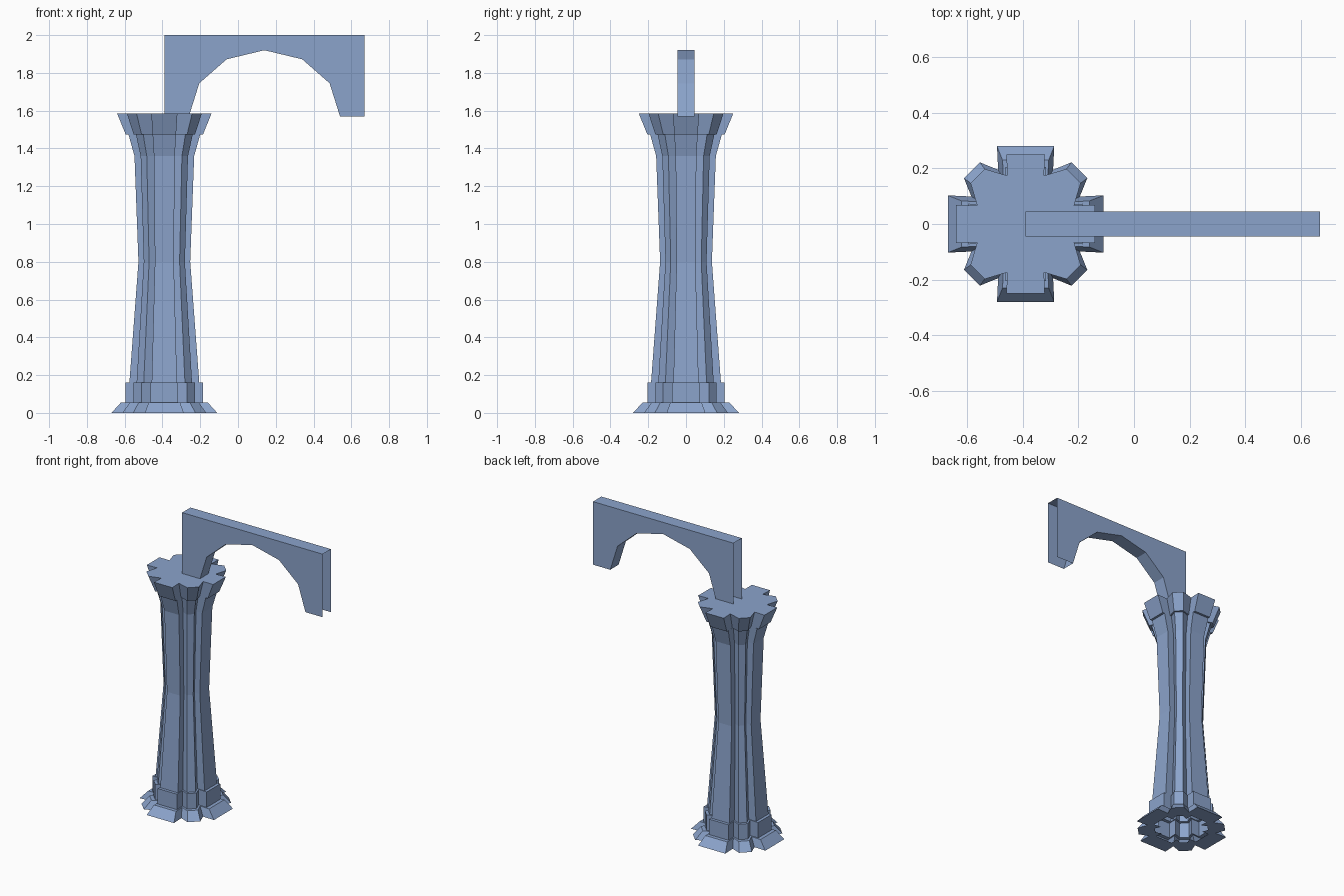
import bpy, bmesh

if "Cube" in bpy.data.objects:
    bpy.data.objects.remove(bpy.data.objects["Cube"])

stone = bpy.data.materials.new("blue_grey_stone")
stone.diffuse_color = (0.26, 0.37, 0.60, 1)
stone.use_nodes = True
stone.node_tree.nodes["Principled BSDF"].inputs["Base Color"].default_value = stone.diffuse_color
CX = -0.39  # column axis


def finish(name, bm, recalc=True):
    if recalc:
        bmesh.ops.recalc_face_normals(bm, faces=bm.faces)
    me = bpy.data.meshes.new(name)
    bm.to_mesh(me)
    bm.free()
    me.materials.append(stone)
    ob = bpy.data.objects.new(name, me)
    bpy.context.collection.objects.link(ob)
    return ob


def outline(r, half):
    """Cross with four square arms and a faceted lobe between each pair."""
    s = r / 0.28
    quarter = [(r, -half), (r, half), (0.195 * s, half * 0.96), (0.222 * s, 0.165 * s),
               (0.165 * s, 0.222 * s), (half * 0.96, 0.195 * s)]
    pts = []
    for _ in range(4):
        pts += quarter
        quarter = [(-y, x) for x, y in quarter]
    return pts


def loft(name, levels, cap_top=False):
    bm = bmesh.new()
    rings = []
    for z, r, half in levels:
        rings.append([bm.verts.new((CX + x, y, z)) for x, y in outline(r, half)])
    n = len(rings[0])
    for a, b in zip(rings, rings[1:]):
        for i in range(n):
            j = (i + 1) % n
            bm.faces.new((a[i], a[j], b[j], b[i]))
    if cap_top:
        bm.faces.new(rings[-1])
    return finish(name, bm)


# Flared foot with a hollow underside, then the upright collar
loft("column_base", [(0, 0.17, 0.063), (0, 0.28, 0.103), (0.055, 0.23, 0.083),
                     (0.055, 0.205, 0.073), (0.16, 0.205, 0.073), (0.16, 0.183, 0.066)])
# Waisted fluted shaft
loft("column_shaft", [(0.16, 0.185, 0.067), (0.80, 0.137, 0.050),
                      (1.36, 0.158, 0.055), (1.475, 0.19, 0.062)])
# Flared capital with flat top
loft("column_capital", [(1.475, 0.188, 0.062), (1.475, 0.205, 0.062), (1.585, 0.25, 0.069)], True)

# Arch beam: two side panels, a top and the arch underside; ends and feet are open
TOP, LOW, T = 2.0, 1.57, 0.045
arch = [(-0.26, LOW), (-0.205, 1.745), (-0.06, 1.872), (0.14, 1.92),
        (0.34, 1.872), (0.485, 1.745), (0.54, LOW)]
profile = [(CX, TOP), (CX, LOW)] + arch + [(0.67, LOW), (0.67, TOP)]
bm = bmesh.new()
front = [bm.verts.new((x, -T, z)) for x, z in profile]
back = [bm.verts.new((x, T, z)) for x, z in profile]
bm.faces.new(front)
bm.faces.new(back[::-1])
bm.faces.new((front[0], front[-1], back[-1], back[0]))
for i in range(2, 2 + len(arch) - 1):
    bm.faces.new((front[i + 1], front[i], back[i], back[i + 1]))
finish("arch_beam", bm)
